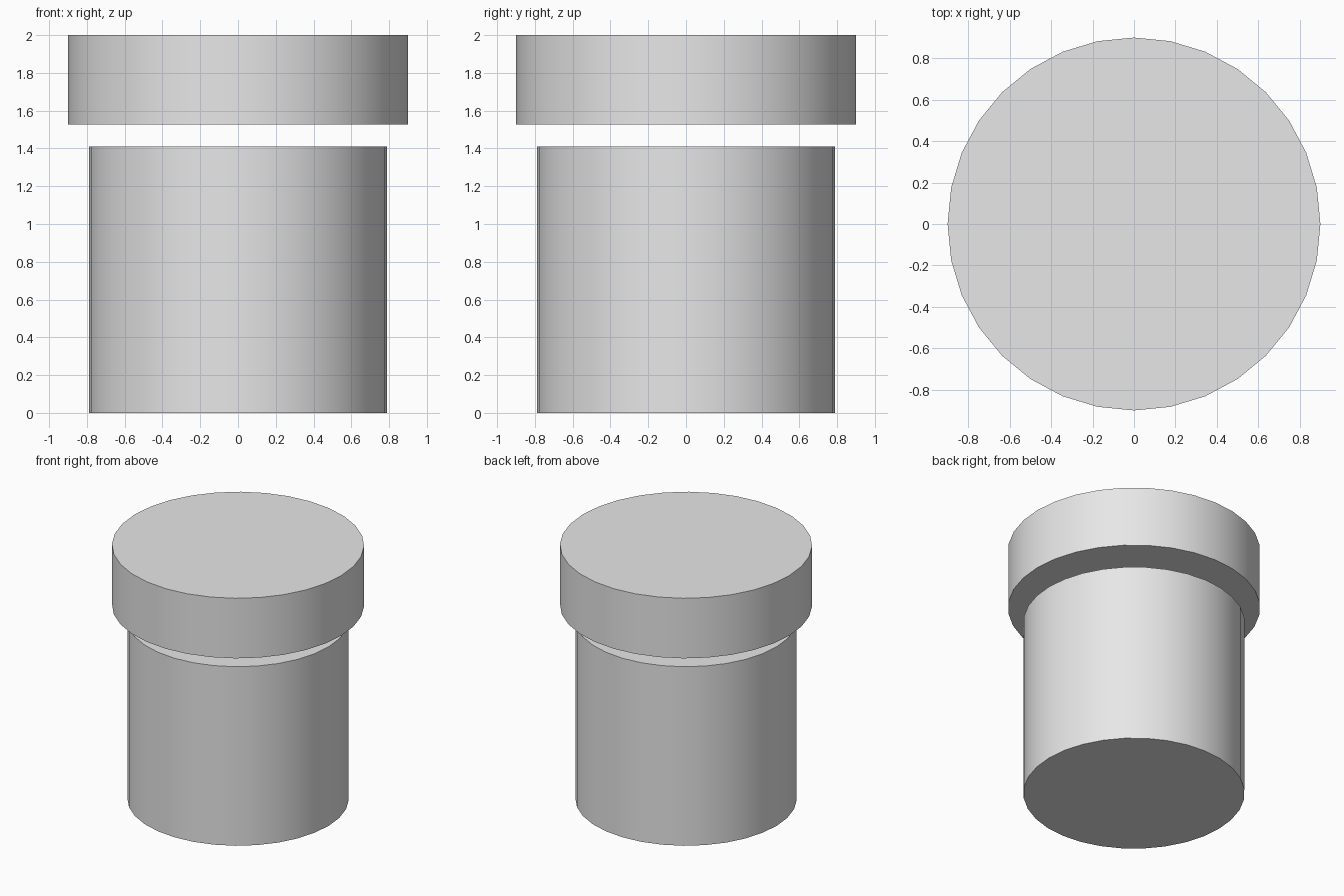
import bpy
import math

cube = bpy.data.objects.get("Cube")
if cube:
    bpy.data.objects.remove(cube, do_unlink=True)

# Single plain grey
GREY = (0.8, 0.8, 0.8, 1.0)
grey = bpy.data.materials.new("light_grey")
grey.use_nodes = True
grey.diffuse_color = GREY
grey.node_tree.nodes["Principled BSDF"].inputs["Base Color"].default_value = GREY


def drum(name, radius, bottom, top):
    """Closed upright cylinder with smooth sides and sharp rims."""
    bpy.ops.mesh.primitive_cylinder_add(
        vertices=32, radius=radius, depth=top - bottom,
        location=(0, 0, (bottom + top) / 2))
    obj = bpy.context.object
    obj.name = obj.data.name = name
    obj.data.materials.append(grey)
    bpy.ops.object.shade_smooth_by_angle(angle=math.radians(30))
    return obj


# Jar body, with the wider lid floating just above it
drum("jar_body", 0.79, 0.0, 1.41)
drum("jar_lid", 0.9, 1.527, 2.0)
